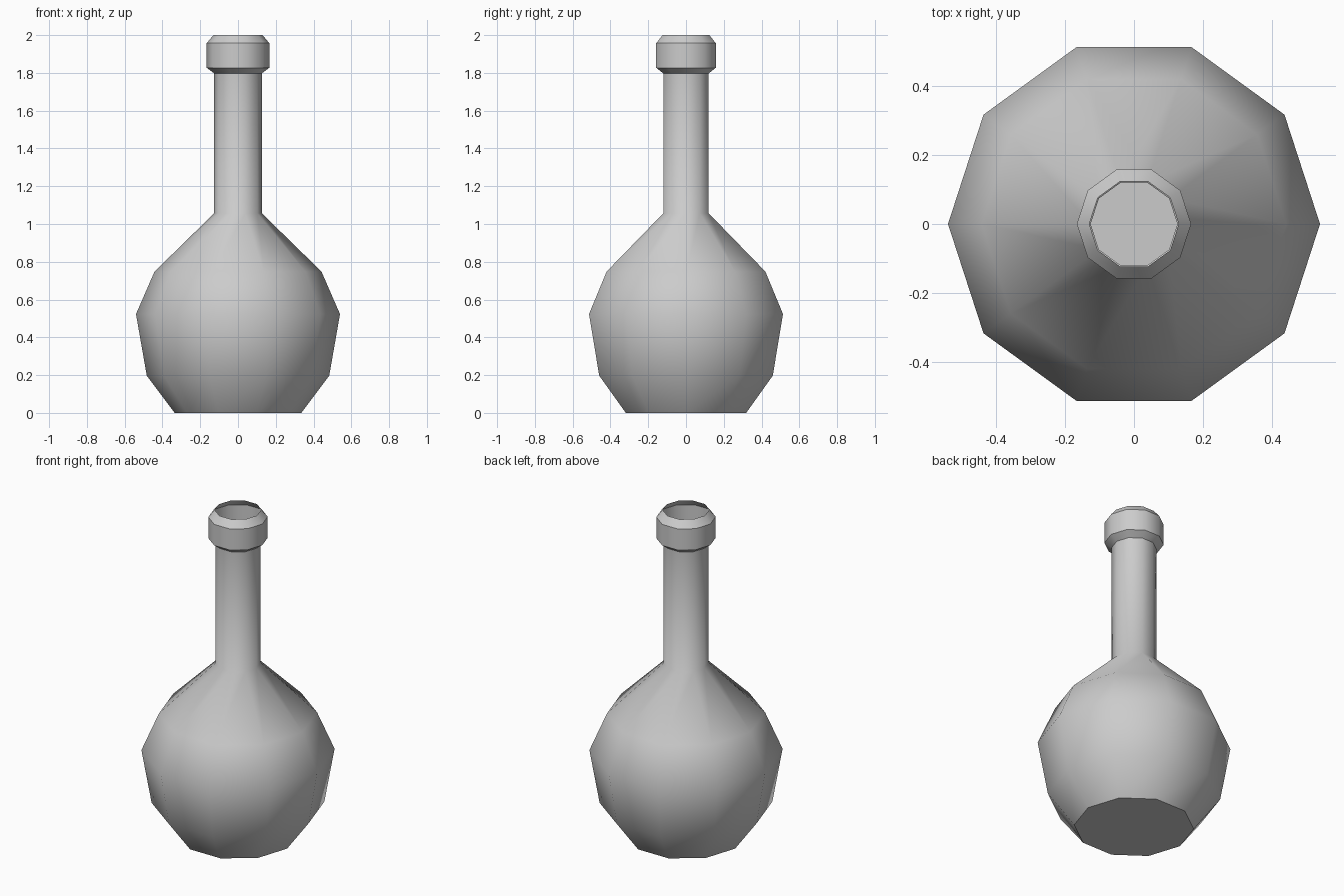
import bpy
import bmesh
from math import cos, sin, tau

cube = bpy.data.objects.get("Cube")
if cube:
    bpy.data.objects.remove(cube)

SIDES = 10

# Profile from base to lip: radius, height, crisp ring
PROFILE = [
    (0.335, 0.0, True),      # base
    (0.483, 0.197, False),
    (0.54, 0.523, False),    # widest belly ring
    (0.442, 0.748, False),   # shoulder
    (0.126, 1.057, False),   # neck foot
    (0.126, 1.797, True),    # neck top
    (0.166, 1.827, True),    # collar
    (0.166, 1.957, True),
    (0.13, 2.0, True),       # open lip
]

# Plain grey material
grey = bpy.data.materials.new("plain_grey")
grey.use_nodes = True
colour = (0.6, 0.6, 0.6, 1.0)
grey.diffuse_color = colour
grey.node_tree.nodes["Principled BSDF"].inputs["Base Color"].default_value = colour

# Bottle: lathed open shell with a flat base
bm = bmesh.new()
rings = []
for radius, height, crisp in PROFILE:
    ring = [bm.verts.new((radius * cos(tau * i / SIDES),
                          radius * sin(tau * i / SIDES), height))
            for i in range(SIDES)]
    rings.append(ring)

for low, high in zip(rings, rings[1:]):
    for i in range(SIDES):
        j = (i + 1) % SIDES
        bm.faces.new((low[i], low[j], high[j], high[i]))
bm.faces.new(list(reversed(rings[0])))

# Smooth around the body, crisp at the base and collar rings
for face in bm.faces:
    face.smooth = True
for ring, (radius, height, crisp) in zip(rings, PROFILE):
    if crisp:
        for i in range(SIDES):
            bm.edges.get((ring[i], ring[(i + 1) % SIDES])).smooth = False

mesh = bpy.data.meshes.new("bottle")
bm.to_mesh(mesh)
bm.free()
mesh.materials.append(grey)
bottle = bpy.data.objects.new("bottle", mesh)
bpy.context.collection.objects.link(bottle)
